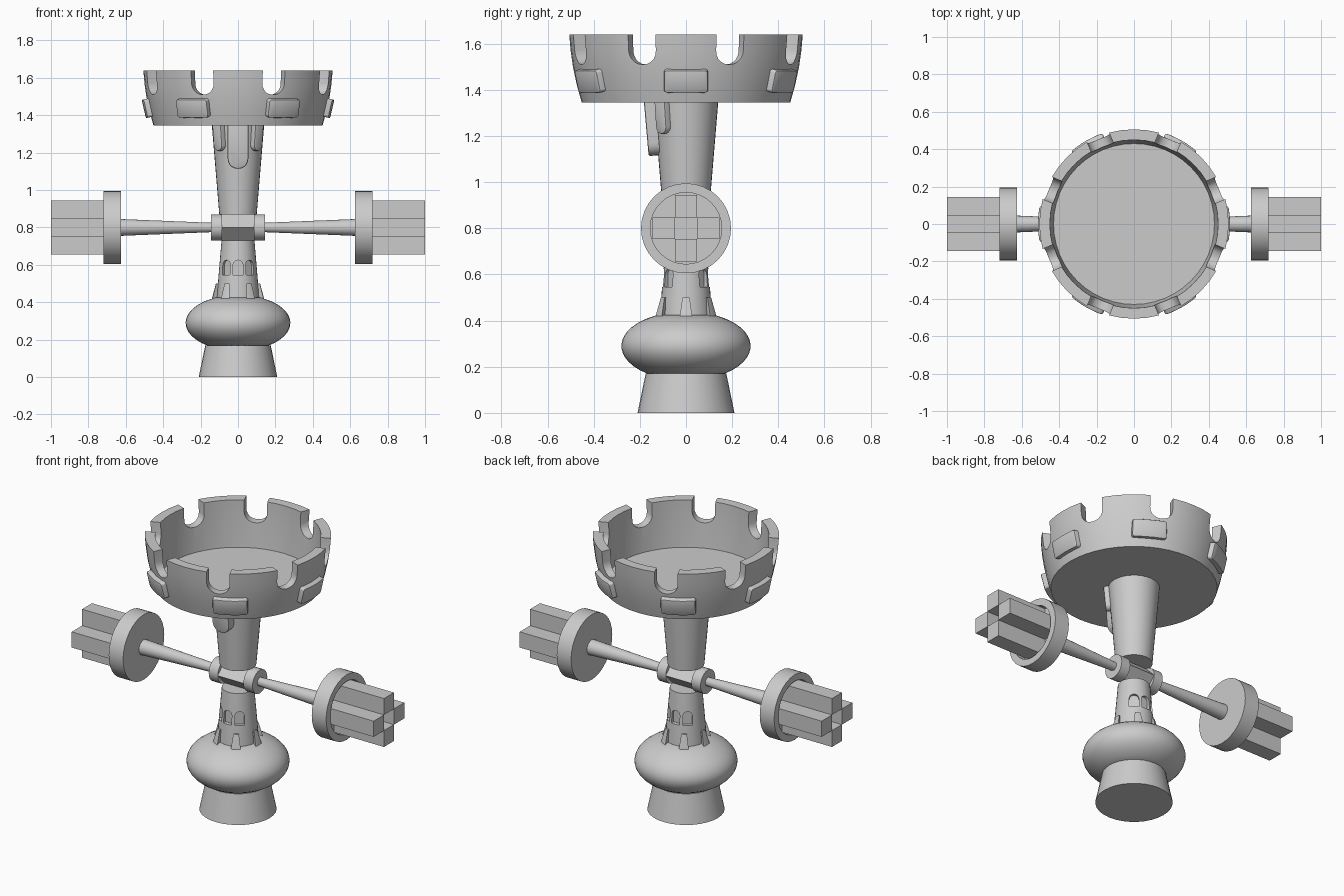
import bpy, bmesh, math
from mathutils import Matrix

cube = bpy.data.objects.get("Cube")
if cube:
    bpy.data.objects.remove(cube, do_unlink=True)

stone = bpy.data.materials.new("plain_grey")
stone.use_nodes = True
GREY = (0.6, 0.6, 0.6, 1)
stone.diffuse_color = GREY
stone.node_tree.nodes["Principled BSDF"].inputs["Base Color"].default_value = GREY

T, R = Matrix.Translation, Matrix.Rotation
AXLE_Z = 0.8


def finish(name, bm, matrix=None):
    """Turn a bmesh into a named object."""
    if matrix:
        bm.transform(matrix)
    bmesh.ops.recalc_face_normals(bm, faces=bm.faces)
    mesh = bpy.data.meshes.new(name)
    bm.to_mesh(mesh)
    bm.free()
    mesh.materials.append(stone)
    obj = bpy.data.objects.new(name, mesh)
    bpy.context.collection.objects.link(obj)
    return obj


def activate(obj):
    bpy.ops.object.select_all(action='DESELECT')
    obj.select_set(True)
    bpy.context.view_layer.objects.active = obj


def smooth(obj, angle=35):
    activate(obj)
    bpy.ops.object.shade_smooth_by_angle(angle=math.radians(angle))


def lathe(name, profile, sides=32, matrix=None):
    """Revolve (radius, height) points about z, capping open ends."""
    bm = bmesh.new()
    rings = []
    for r, z in profile:
        rings.append([bm.verts.new((r * math.cos(a), r * math.sin(a), z))
                      for a in (math.tau * i / sides for i in range(sides))])
    for low, high in zip(rings, rings[1:]):
        for i in range(sides):
            j = (i + 1) % sides
            bm.faces.new((low[i], low[j], high[j], high[i]))
    bm.faces.new(rings[0])
    bm.faces.new(rings[-1])
    return finish(name, bm, matrix)


def slab(name, outline, depth, matrix, bevel=0):
    """Extrude an (x, z) outline along y, centred on y = 0."""
    bm = bmesh.new()
    face = bm.faces.new([bm.verts.new((x, -depth / 2, z)) for x, z in outline])
    ext = bmesh.ops.extrude_face_region(bm, geom=[face])
    bmesh.ops.translate(bm, vec=(0, depth, 0),
                        verts=[g for g in ext["geom"] if isinstance(g, bmesh.types.BMVert)])
    if bevel:
        front = [e for e in bm.edges if all(v.co.y < 0 for v in e.verts)]
        bmesh.ops.bevel(bm, geom=front, offset=bevel, segments=2, affect='EDGES', profile=0.5)
    return finish(name, bm, matrix)


def rounded(w, h, r, corners=(1, 1, 1, 1), steps=5):
    """Rectangle outline from z = 0 to h; corners start at the bottom left."""
    pts = []
    spots = [(-w, 0, 1, 1), (w, 0, -1, 1), (w, h, -1, -1), (-w, h, 1, -1)]
    for k, (x, z, sx, sz) in enumerate(spots):
        if not corners[k]:
            pts.append((x, z))
            continue
        for i in range(steps + 1):
            a = math.pi + k * math.pi / 2 + i / steps * math.pi / 2
            pts.append((x + sx * r + r * math.cos(a), z + sz * r + r * math.sin(a)))
    return pts


def around(angle, radius, z, tilt=0):
    """Place at an angle from the front, tilted about the local x axis."""
    return (R(math.radians(angle), 4, 'Z') @ T((0, -radius, z))
            @ R(math.radians(tilt), 4, 'X'))


def cut(obj, cutters):
    for c in cutters:
        c.hide_render = True
        activate(obj)
        mod = obj.modifiers.new("cut", 'BOOLEAN')
        mod.operation, mod.solver, mod.object = 'DIFFERENCE', 'EXACT', c
        bpy.ops.object.modifier_apply(modifier=mod.name)
        bpy.data.objects.remove(c, do_unlink=True)


# Foot and rounded bulb
smooth(lathe("foot", [(0.21, 0), (0.175, 0.17)]))
bulb_profile = []
for i in range(15):
    z = 0.165 + 0.26 * i / 14
    bulb_profile.append((0.28 * math.sqrt(1 - ((z - 0.29) / 0.15) ** 2), z))
smooth(lathe("bulb", bulb_profile, 40))

# Lower column with arched windows
lower = lathe("lower_column", [(0.115, 0.4), (0.105, 0.53), (0.088, 0.73)])
arch = rounded(0.026, 0.08, 0.0255, (0, 0, 1, 1))
cut(lower, [slab("window_cutter", arch, 0.04, around(a, 0.1, 0.545))
            for a in (-40, 0, 40, 140, 180, 220)])
smooth(lower)

# Battlement collar with six notches
collar = lathe("collar", [(0.142, 0.41), (0.118, 0.5)])
cut(collar, [slab("collar_cutter", rounded(0.045, 0.2, 0, (0, 0, 0, 0)), 0.1,
                  around(60 * k, 0.14, 0.35)) for k in range(6)])
smooth(collar)

# Upper column
smooth(lathe("upper_column", [(0.1, 0.87), (0.14, 1.35)]))

# Drips running down the front of the column
for name, angle, w, bottom, r in (("drip_centre", 0, 0.055, 1.115, 0.145),
                                  ("drip_left", 45, 0.032, 1.21, 0.136),
                                  ("drip_right", -45, 0.032, 1.21, 0.136)):
    smooth(slab(name, rounded(w, 1.355 - bottom, w * 0.98, (1, 1, 0, 0)), 0.05,
                around(angle, r - 0.008, bottom, 5), 0.008))

# Bowl of the tower top
bowl = lathe("tower_top", [(0.452, 1.345), (0.473, 1.42), (0.49, 1.5), (0.5, 1.57),
                           (0.506, 1.64), (0.45, 1.64), (0.445, 1.52), (0.43, 1.365)], 48)
notch = rounded(0.064, 0.3, 0.06, (1, 1, 0, 0))
cut(bowl, [slab("notch_cutter", notch, 0.3, around(22.5 + 45 * k, 0.48, 1.51))
           for k in range(8)])
smooth(bowl)

# Raised bricks, curved to follow the wall
for k in range(6):
    brick = slab("brick_%d" % (k + 1), rounded(0.095, 0.1, 0.014), 0.05, Matrix(), 0.006)
    bm = bmesh.new()
    bm.from_mesh(brick.data)
    inner = [f for f in bm.faces if len(f.verts) > 8]
    for x in (-0.06, -0.03, 0, 0.03, 0.06):
        bmesh.ops.bisect_plane(bm, geom=bm.verts[:] + bm.edges[:] + bm.faces[:],
                               plane_co=(x, 0, 0), plane_no=(1, 0, 0))
    for v in bm.verts:
        v.co.y += 0.48 - math.sqrt(0.48 ** 2 - v.co.x ** 2)
    bm.transform(around(30 + 60 * k, 0.468, 1.39, 13))
    bm.to_mesh(brick.data)
    bm.free()
    smooth(brick)

# Diamond section hub bar across the column
to_x = T((0, 0, AXLE_Z)) @ R(math.pi / 2, 4, 'Y')
lathe("hub_bar", [(0.07, -0.09), (0.07, 0.09)], 4, to_x)

# Axle, wheel and bars, once for each side
for side, s in (("left", 1), ("right", -1)):
    out = T((0, 0, AXLE_Z)) @ R(s * math.pi / 2, 4, 'Y')
    smooth(lathe(side + "_hub_ring", [(0.07, 0.085), (0.07, 0.145)], 24, out))
    smooth(lathe(side + "_axle", [(0.025, 0.14), (0.045, 0.63)], 20, out))
    smooth(lathe(side + "_wheel", [(0.195, 0.625), (0.195, 0.72), (0.155, 0.72),
                                   (0.155, 0.67)], 32, out))
    for k in range(4):
        bm = bmesh.new()
        bmesh.ops.create_cube(bm, size=1)
        bm.transform(out @ R(k * math.pi / 2, 4, 'Z') @ T((0.096, 0, 0.83))
                     @ Matrix.Diagonal((0.098, 0.094, 0.34, 1)))
        finish("%s_bar_%d" % (side, k + 1), bm)
